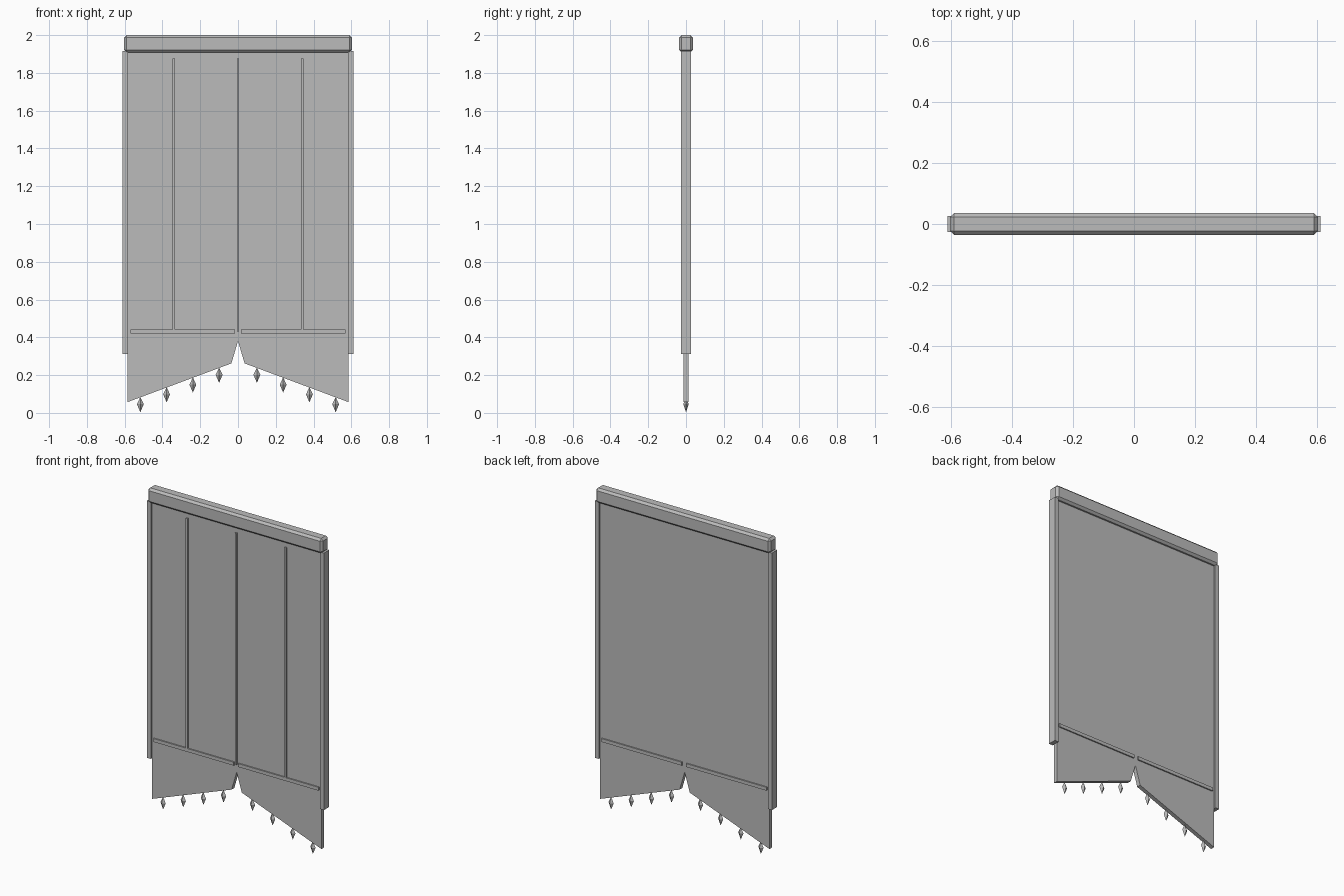
import bpy
import bmesh
from mathutils import Matrix

cube = bpy.data.objects.get("Cube")
if cube:
    bpy.data.objects.remove(cube, do_unlink=True)

grey = bpy.data.materials.new("plain grey")
grey.use_nodes = True
COLOUR = (0.5, 0.5, 0.5, 1)
grey.diffuse_color = COLOUR
grey.node_tree.nodes["Principled BSDF"].inputs["Base Color"].default_value = COLOUR


def finish(name, bm):
    bmesh.ops.recalc_face_normals(bm, faces=bm.faces)
    mesh = bpy.data.meshes.new(name)
    bm.to_mesh(mesh)
    bm.free()
    mesh.materials.append(grey)
    obj = bpy.data.objects.new(name, mesh)
    bpy.context.collection.objects.link(obj)
    return obj


def box(name, x, y, z):
    """Box from (min, max) pairs on each axis."""
    bm = bmesh.new()
    bmesh.ops.create_cube(bm, size=1)
    for v in bm.verts:
        v.co = [r[0] if c < 0 else r[1] for c, r in zip(v.co, (x, y, z))]
    return finish(name, bm)


HALF = 0.585      # half width of the cloth
THICK = 0.013     # half thickness of the cloth
RAISE = 0.021     # front of the raised trim
NOTCH_X, NOTCH_Z, CORNER_Z = 0.035, 0.262, 0.057


def hem_height(x):
    return NOTCH_Z + (CORNER_Z - NOTCH_Z) * (x - NOTCH_X) / (HALF - NOTCH_X)


# Cloth panel with a swallowtail hem
half = [(HALF, 1.94), (HALF, CORNER_Z), (NOTCH_X, NOTCH_Z)]
outline = half + [(0, 0.38)] + [(-x, z) for x, z in reversed(half)]
bm = bmesh.new()
face = bm.faces.new([bm.verts.new((x, -THICK, z)) for x, z in outline])
ext = bmesh.ops.extrude_face_region(bm, geom=[face])
bmesh.ops.translate(bm, vec=(0, 2 * THICK, 0),
                    verts=[g for g in ext["geom"] if isinstance(g, bmesh.types.BMVert)])
finish("cloth_panel", bm)

# Chamfered top bar
bar = box("top_bar", (-0.603, 0.603), (-0.036, 0.036), (1.908, 2.0))
bevel = bar.modifiers.new("chamfer", "BEVEL")
bevel.width = 0.013
bevel.segments = 1

# Side rails, hem trims on both faces, and pendants
for side, label in ((1, "left"), (-1, "right")):
    def span(a, b):
        return sorted((side * a, side * b))

    box(f"{label}_rail", span(0.583, 0.611), (-0.026, 0.026), (0.312, 1.915))
    for face_side, face_name in ((-1, "front"), (1, "back")):
        box(f"{label}_{face_name}_trim", span(0.015, 0.57),
            sorted((face_side * 0.01, face_side * RAISE)), (0.42, 0.441))

    for i in range(4):
        x = 0.1 + i * 0.139
        top = hem_height(x)
        bm = bmesh.new()
        bmesh.ops.create_cone(bm, segments=4, radius1=0.018, radius2=0, depth=0.038,
                              matrix=Matrix.Translation((0, 0, 0.019)))
        bmesh.ops.create_cone(bm, segments=4, radius1=0, radius2=0.018, depth=0.043,
                              matrix=Matrix.Translation((0, 0, -0.0215)))
        bmesh.ops.delete(bm, geom=[f for f in bm.faces if len(f.verts) == 4],
                         context="FACES_ONLY")
        bmesh.ops.remove_doubles(bm, verts=bm.verts, dist=0.0005)
        bmesh.ops.scale(bm, vec=(1, 0.8, 1), verts=bm.verts)
        bmesh.ops.translate(bm, vec=(side * x, 0, top - 0.036), verts=bm.verts)
        finish(f"{label}_pendant_{i + 1}", bm)

# Thin raised folds down the front
for name, x in (("right", -0.34), ("middle", 0), ("left", 0.34)):
    box(f"{name}_fold", (x - 0.006, x + 0.006), (-RAISE, -0.01), (0.43, 1.875))
